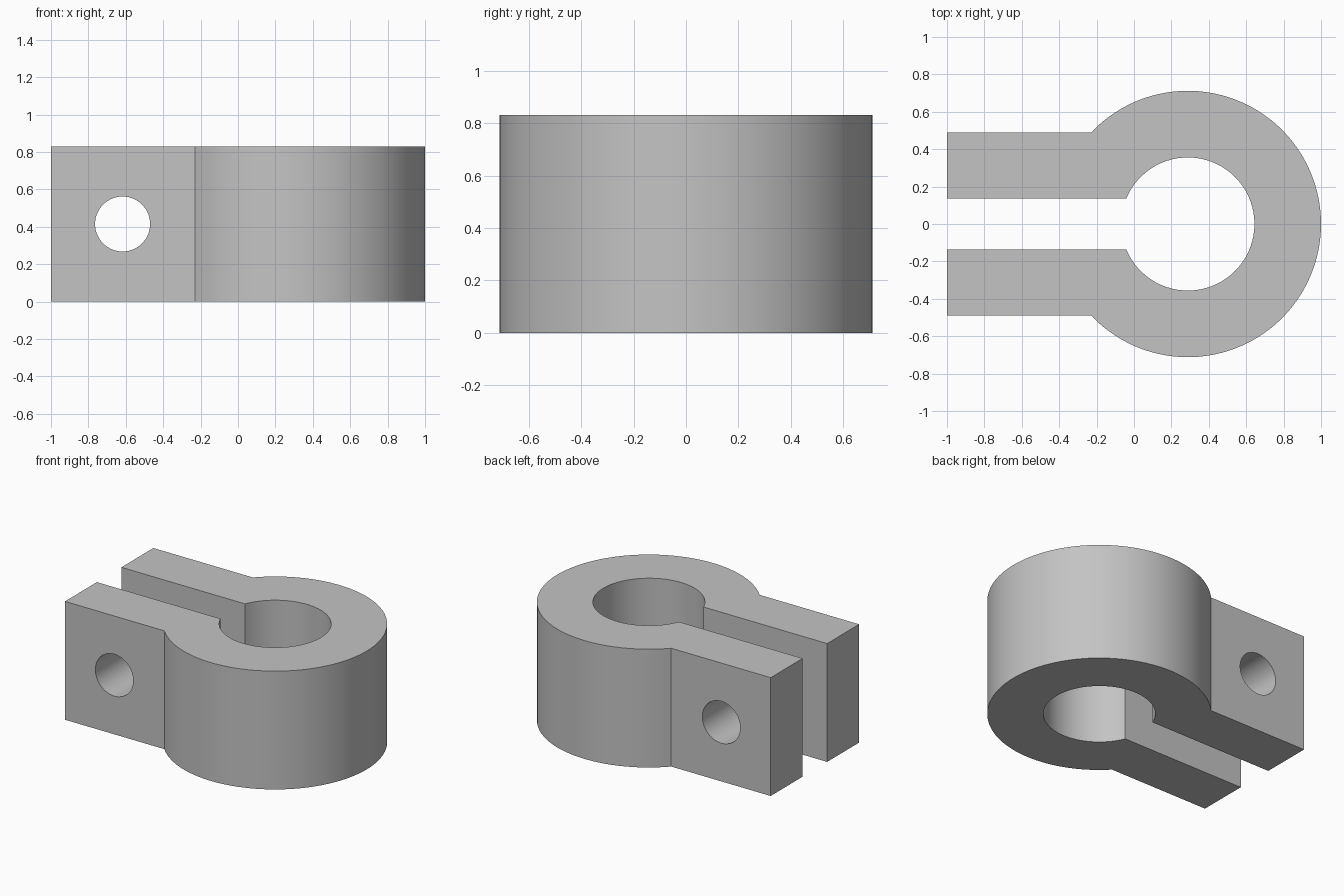
import bpy, bmesh, math
from mathutils import Matrix

if "Cube" in bpy.data.objects:
    bpy.data.objects.remove(bpy.data.objects["Cube"], do_unlink=True)

HEIGHT = 0.83
CENTRE_X = 0.288
OUTER_R, INNER_R = 0.712, 0.356
ARM_OUT, ARM_IN = 0.49, 0.136
ARM_END = -1.0
HOLE_X, HOLE_R = -0.617, 0.147

# Plain grey metal
grey = bpy.data.materials.new("grey_metal")
grey.use_nodes = True
grey.diffuse_color = (0.55, 0.55, 0.55, 1)
grey.node_tree.nodes["Principled BSDF"].inputs["Base Color"].default_value = (0.55, 0.55, 0.55, 1)


def make_object(name, bm):
    bmesh.ops.recalc_face_normals(bm, faces=bm.faces)
    mesh = bpy.data.meshes.new(name)
    bm.to_mesh(mesh)
    bm.free()
    mesh.materials.append(grey)
    obj = bpy.data.objects.new(name, mesh)
    bpy.context.collection.objects.link(obj)
    return obj


def arc(radius, half_width, steps):
    """Points around the ring, from the lower arm to the upper arm."""
    end = math.pi - math.asin(half_width / radius)
    angles = [-end + 2 * end * i / steps for i in range(steps + 1)]
    return [(CENTRE_X + radius * math.cos(a), radius * math.sin(a)) for a in angles]


# Clamp body: split ring with two parallel arms, extruded upward
outline = [(ARM_END, -ARM_OUT)] + arc(OUTER_R, ARM_OUT, 80) + [(ARM_END, ARM_OUT)]
outline += [(ARM_END, ARM_IN)] + arc(INNER_R, ARM_IN, 64)[::-1] + [(ARM_END, -ARM_IN)]
bm = bmesh.new()
base = bm.faces.new([bm.verts.new((x, y, 0)) for x, y in outline])
top = bmesh.ops.extrude_face_region(bm, geom=[base], use_keep_orig=True)
bmesh.ops.translate(bm, vec=(0, 0, HEIGHT),
                    verts=[g for g in top["geom"] if isinstance(g, bmesh.types.BMVert)])
clamp = make_object("clamp_body", bm)

# Bolt hole through both arms
bm = bmesh.new()
place = Matrix.Translation((HOLE_X, 0, HEIGHT / 2)) @ Matrix.Rotation(math.pi / 2, 4, 'X')
bmesh.ops.create_cone(bm, cap_ends=True, segments=64, radius1=HOLE_R, radius2=HOLE_R,
                      depth=2, matrix=place)
cutter = make_object("bolt_hole_cutter", bm)
cutter.hide_render = True

cut = clamp.modifiers.new("bolt_hole", 'BOOLEAN')
cut.operation = 'DIFFERENCE'
cut.solver = 'EXACT'
cut.object = cutter

bpy.ops.object.select_all(action='DESELECT')
clamp.select_set(True)
bpy.context.view_layer.objects.active = clamp
bpy.ops.object.modifier_apply(modifier=cut.name)
bpy.data.objects.remove(cutter, do_unlink=True)

# Smooth curved walls, crisp edges
bpy.ops.object.shade_smooth_by_angle(angle=math.radians(30))
